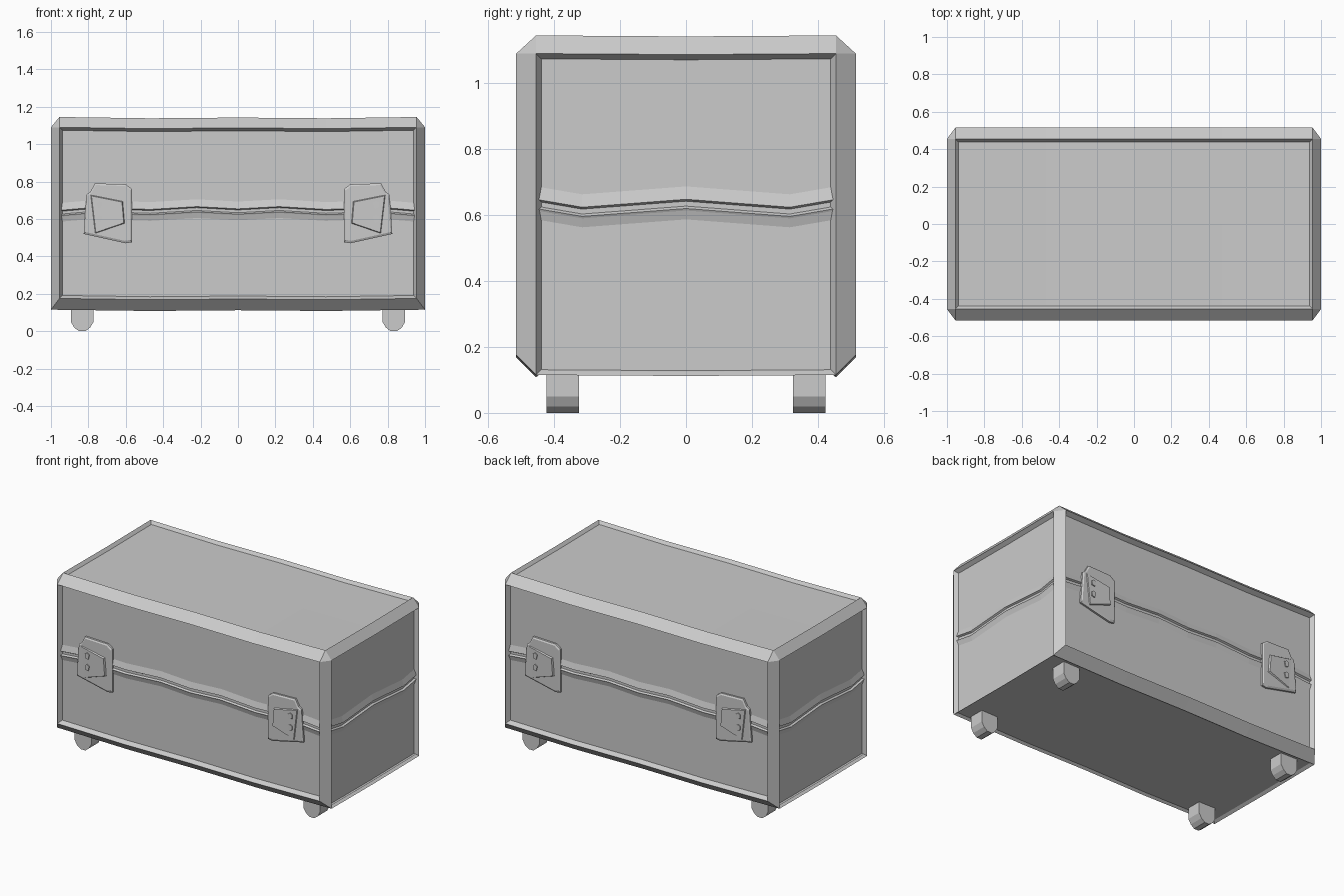
import bpy, bmesh
from mathutils import Vector

if "Cube" in bpy.data.objects:
    bpy.data.objects.remove(bpy.data.objects["Cube"])


def make(name, bm):
    bmesh.ops.recalc_face_normals(bm, faces=bm.faces)
    me = bpy.data.meshes.new(name)
    bm.to_mesh(me)
    bm.free()
    ob = bpy.data.objects.new(name, me)
    bpy.context.collection.objects.link(ob)
    return ob


def skin(bm, rings, closed=True):
    """Bridge equal-length rings of points and cap the ends."""
    vs = [[bm.verts.new(p) for p in r] for r in rings]
    n = len(vs[0])
    for a, b in zip(vs, vs[1:]):
        for i in range(n):
            j = (i + 1) % n
            bm.faces.new((a[i], a[j], b[j], b[i]))
    bm.faces.new(vs[0])
    bm.faces.new(vs[-1])


# chest body: chamfered block with a recessed panel on every side
bm = bmesh.new()
for sx in (-1, 1):
    for sy in (-1, 1):
        for p in ((.955, .515, .175), (.955, .515, 1.09), (1, .455, .115),
                  (1, .455, 1.09), (.955, .455, 1.145)):
            bm.verts.new((p[0] * sx, p[1] * sy, p[2]))
bmesh.ops.convex_hull(bm, input=bm.verts[:])
bmesh.ops.dissolve_limit(bm, angle_limit=.01, verts=bm.verts[:], edges=bm.edges[:])
for co, no in (((0, 0, 0), (1, 0, 0)), ((.47, 0, 0), (1, 0, 0)),
               ((-.47, 0, 0), (1, 0, 0)), ((0, 0, 0), (0, 1, 0))):
    bmesh.ops.bisect_plane(bm, geom=bm.verts[:] + bm.edges[:] + bm.faces[:],
                           plane_co=co, plane_no=no)
bmesh.ops.recalc_face_normals(bm, faces=bm.faces)
bm.normal_update()
panels = [((1, 0, 0), .025), ((-1, 0, 0), .025), ((0, 1, 0), .03),
          ((0, -1, 0), .03), ((0, 0, 1), .02), ((0, 0, -1), .012)]
groups = [([f for f in bm.faces if f.normal.dot(Vector(n)) > .99], d) for n, d in panels]
for faces, d in groups:
    bmesh.ops.inset_region(bm, faces=faces, thickness=.016, depth=-d, use_even_offset=True)
# slight hand-made waviness along the long edges
for v in bm.verts:
    if .4 < abs(v.co.x) < .55:
        v.co.z -= .007
    elif abs(v.co.x) < .1 or abs(v.co.y) < .1:
        v.co.z -= .003
make("chest_body", bm)

# wavy lid seam: grooved lip running along each panel
lip = [(-.01, .045), (0, .045), (.011, .006), (-.004, -.002), (-.004, -.012),
       (.011, -.022), (.008, -.028), (0, -.055), (-.01, -.055)]
long_path = [(-.955, .64), (-.78, .655), (-.47, .645), (-.22, .66), (0, .648),
             (.22, .66), (.47, .645), (.78, .655), (.955, .64)]
short_path = [(-.455, .642), (-.315, .618), (0, .642), (.315, .618), (.455, .642)]
bm = bmesh.new()
for s in (-1, 1):
    skin(bm, [[(x, s * (.485 + o), z + dz) for o, dz in lip] for x, z in long_path])
    skin(bm, [[(s * (.975 + o), y, z + dz) for o, dz in lip] for y, z in short_path])
make("lid_seam", bm)

# latches: crooked backplate, raised faceted plate and two rivets
plate = [(.765, .79), (.60, .785), (.567, .76), (.567, .475), (.60, .47),
         (.825, .52), (.81, .73), (.79, .745)]
hasp = [(.79, .73), (.615, .695), (.605, .575), (.765, .52)]
bm = bmesh.new()
for sx in (-1, 1):
    for sy in (-1, 1):
        def ring(pts, y, k=1):
            cx = sum(p[0] for p in pts) / len(pts)
            cz = sum(p[1] for p in pts) / len(pts)
            return [(sx * (cx + (x - cx) * k), sy * y, cz + (z - cz) * k) for x, z in pts]
        skin(bm, [ring(plate, .475), ring(plate, .497), ring(plate, .503, .93)])
        # raised plate, higher toward its outer edge
        base = ring(hasp, .5)
        top = [(p[0], sy * h, p[2]) for p, h in zip(ring(hasp, 0, .93), (.508, .514, .514, .508))]
        skin(bm, [base, top])
        for z in (.675, .60):
            rivet = [(.74 + a, z + b) for a, b in
                     ((-.018, .012), (0, .022), (.014, .012), (.012, -.014), (-.008, -.02))]
            skin(bm, [ring(rivet, .5), ring(rivet, .516)])
make("latches", bm)

# four stubby feet with a rounded-off underside
foot = [(.772, .14), (.772, .05), (.79, .02), (.815, 0), (.85, 0), (.877, .02), (.893, .05), (.893, .14)]
bm = bmesh.new()
for sx in (-1, 1):
    for sy in (-1, 1):
        skin(bm, [[(sx * x, sy * y, z) for x, z in foot] for y in (.325, .423)])
make("feet", bm)
